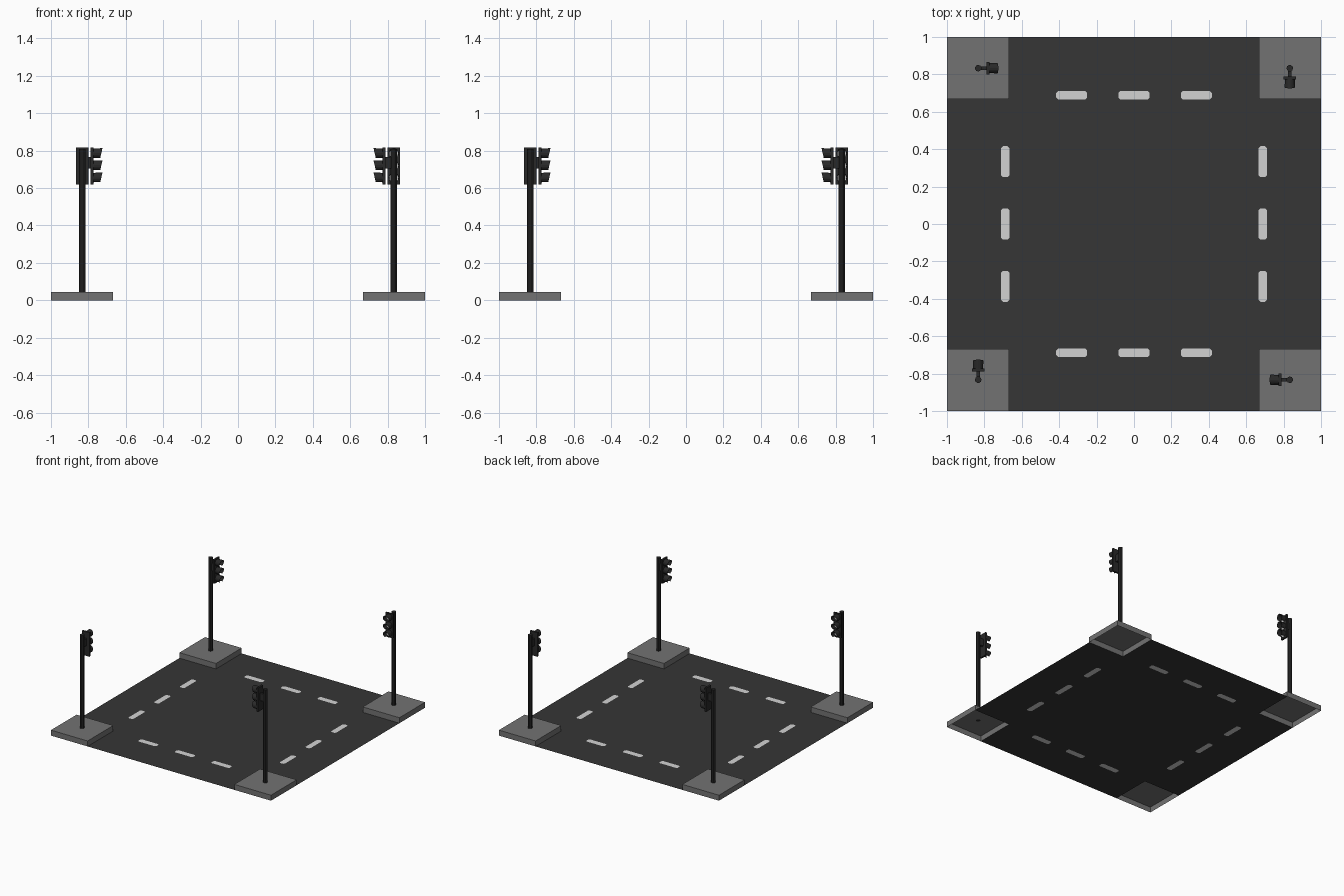
import bpy, bmesh, math
from mathutils import Matrix, Vector

if "Cube" in bpy.data.objects:
    bpy.data.objects.remove(bpy.data.objects["Cube"])

def material(name, v):
    m = bpy.data.materials.new(name)
    m.diffuse_color = (v, v, v, 1)
    m.use_nodes = True
    m.node_tree.nodes["Principled BSDF"].inputs["Base Color"].default_value = m.diffuse_color
    return m

ASPHALT = material("asphalt", 0.037)
PAINT = material("road_paint", 0.65)
CONCRETE = material("pavement_grey", 0.17)
METAL = material("dark_metal", 0.022)
LENS = material("lens_grey", 0.55)

P = 0.833            # pole distance from the centre lines
INNER = 0.667        # inner edge of the corner pavements
TOP = 0.045          # pavement height
LAMPS = (0.655, 0.72, 0.785)

def finish(bm, name, mats, copies=1):
    """Turn a bmesh into objects, repeated by quarter turns about the centre."""
    me = bpy.data.meshes.new(name)
    bm.to_mesh(me)
    bm.free()
    for m in mats:
        me.materials.append(m)
    for k in range(copies):
        ob = bpy.data.objects.new(f"{name}_{k + 1}" if copies > 1 else name, me)
        ob.rotation_euler.z = k * math.pi / 2
        bpy.context.collection.objects.link(ob)

def box(bm, lo, hi):
    lo, hi = Vector(lo), Vector(hi)
    mat = Matrix.Translation((lo + hi) / 2) @ Matrix.Diagonal((*(hi - lo), 1))
    return bmesh.ops.create_cube(bm, size=1, matrix=mat)["verts"]

def cylinder(bm, r, depth, centre, sides, rot=Matrix()):
    bmesh.ops.create_cone(bm, cap_ends=True, segments=sides, radius1=r, radius2=r,
                          depth=depth, matrix=Matrix.Translation(centre) @ rot)

# Road: one cross-shaped sheet with the dashes cut into it
bm = bmesh.new()

def loop(points):
    vs = [bm.verts.new((x, y, 0)) for x, y in points]
    edges = [bm.edges.new((vs[i - 1], vs[i])) for i in range(len(vs))]
    return vs, edges

quarter = [(1, -INNER), (1, INNER), (INNER, INNER)]
cross = []
for k in range(4):
    rot = Matrix.Rotation(k * math.pi / 2, 2)
    cross += [tuple(rot @ Vector(p)) for p in quarter]
road_edges = loop(cross)[1]
dashes = []
a, b, c = 0.083, 0.0225, 0.010
shape = [(a, b - c), (a - c, b), (c - a, b), (-a, b - c),
         (-a, c - b), (c - a, -b), (a - c, -b), (a, c - b)]
for k in range(4):
    rot = Matrix.Rotation(k * math.pi / 2, 2)
    for x in (-0.333, 0, 0.333):
        vs, es = loop([tuple(rot @ Vector((x + u, 0.688 + v))) for u, v in shape])
        dashes.append(vs)
        road_edges += es
bmesh.ops.triangle_fill(bm, use_beauty=True, use_dissolve=False, edges=road_edges)
for vs in dashes:
    bm.faces.new(vs).material_index = 1
bm.normal_update()
for f in bm.faces:
    if f.normal.z < 0:
        f.normal_flip()
finish(bm, "road", [ASPHALT, PAINT])

# Corner pavements: low slabs, open underneath
bm = bmesh.new()
box(bm, (-1, INNER, 0), (-INNER, 1, TOP))
bm.normal_update()
bmesh.ops.delete(bm, geom=[f for f in bm.faces if f.normal.z < -0.5], context='FACES')
finish(bm, "corner_pavement", [CONCRETE], 4)

# Poles
bm = bmesh.new()
cylinder(bm, 0.0175, 0.81 - TOP, (-P, P, (0.81 + TOP) / 2), 10)
finish(bm, "signal_pole", [METAL], 4)

# Bracket and back plate of the signal head
bm = bmesh.new()
box(bm, (-P, P - 0.009, 0.706), (-P + 0.047, P + 0.009, 0.766))
box(bm, (-P + 0.045, P - 0.033, 0.62), (-P + 0.06, P + 0.033, 0.817))
finish(bm, "signal_housing", [METAL], 4)

# Lenses
bm = bmesh.new()
for z in LAMPS:
    cylinder(bm, 0.024, 0.006, (-P + 0.061, P, z), 16, Matrix.Rotation(math.pi / 2, 4, 'Y'))
finish(bm, "signal_lens", [LENS], 4)

# Visors: tunnels open at the bottom, longer at the top
bm = bmesh.new()
N = 14
for z in LAMPS:
    rings = []
    for i in range(N + 1):
        t = math.radians(-60 + 300 * i / N)
        y, h = math.cos(t), math.sin(t)
        reach = 0.102 + 0.006 * h
        rings.append([bm.verts.new((-P + x, P + r * y, z + r * h + dz))
                      for x, r, dz in ((0.059, 0.0265, 0), (reach, 0.0275, 0.001))])
    for p, q in zip(rings, rings[1:]):
        bm.faces.new((p[0], q[0], q[1], p[1]))
bmesh.ops.recalc_face_normals(bm, faces=bm.faces)
bmesh.ops.solidify(bm, geom=bm.faces[:], thickness=0.002)
bmesh.ops.recalc_face_normals(bm, faces=bm.faces)
finish(bm, "signal_visor", [METAL], 4)
